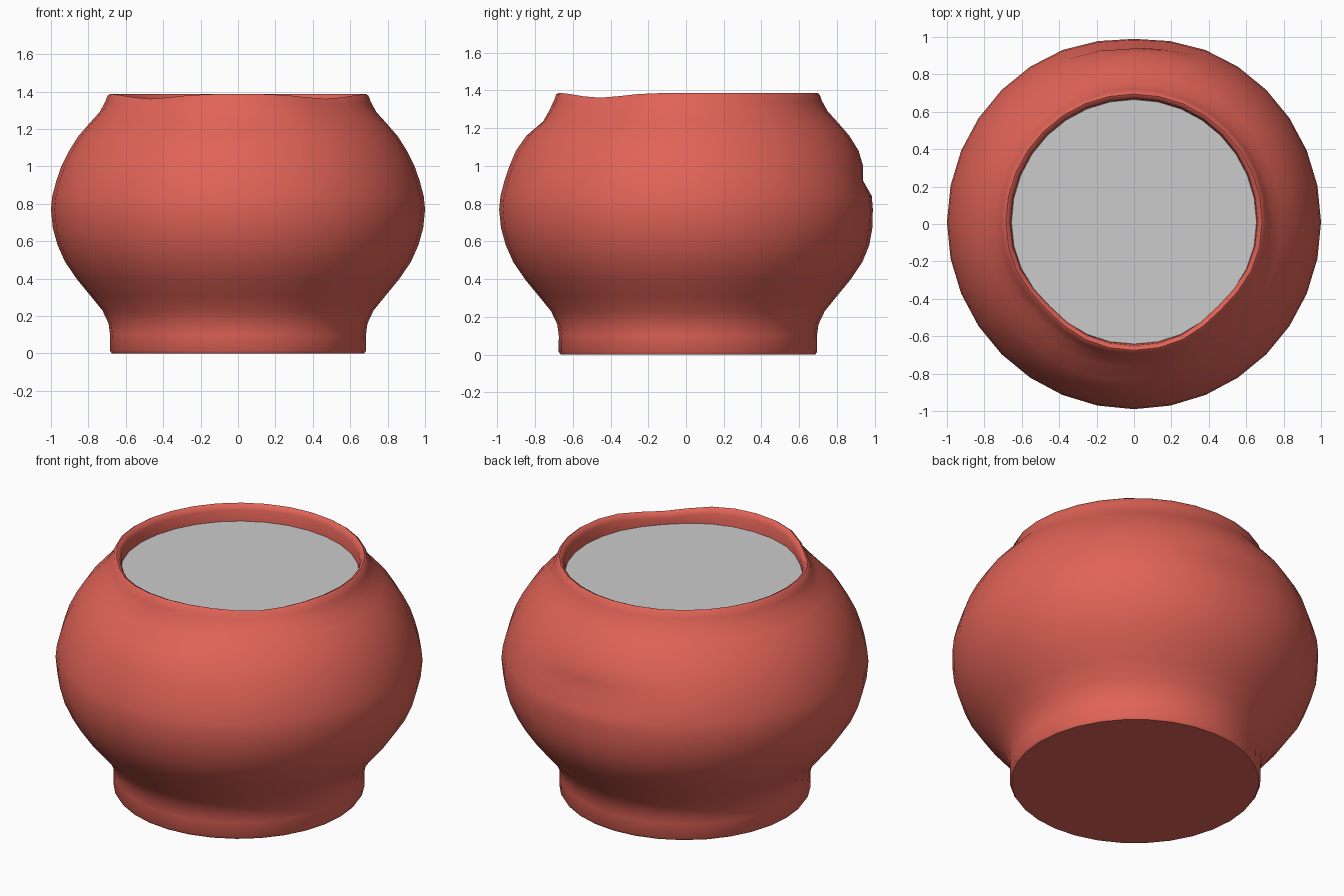
import bpy, bmesh, math

if "Cube" in bpy.data.objects:
    bpy.data.objects.remove(bpy.data.objects["Cube"])

SEG = 32
CY = 0.01  # pot axis sits slightly behind centre


def material(name, col):
    m = bpy.data.materials.new(name)
    m.diffuse_color = (*col, 1)
    m.use_nodes = True
    m.node_tree.nodes["Principled BSDF"].inputs["Base Color"].default_value = m.diffuse_color
    return m


red = material("terracotta red", (0.75, 0.125, 0.095))
grey = material("light grey", (0.60, 0.60, 0.60))


def bump(d, width):
    return math.exp(-(d / width) ** 2)


def hand_shape(r, z, a):
    """Small dents of the hand-shaped clay; a = 0 at the front."""
    a = abs((a + math.pi) % (2 * math.pi) - math.pi)
    corner = bump(a - math.radians(45), 0.33)
    front = bump(a, 0.3)
    back = bump(a - math.pi, 0.3)
    up = min(1, max(0, (z - 1.15) / 0.2))
    r -= 0.025 * corner * up
    r -= 0.025 * front * bump(z - 1.22, 0.05)
    r += 0.012 * front * bump(z - 1.12, 0.05)
    r -= 0.04 * back * bump(z - 0.94, 0.06)
    r -= 0.02 * back * bump(z - 0.77, 0.15)
    z -= 0.026 * corner * min(1, max(0, (z - 1.3) / 0.06))
    return r, z


def lathe(name, profile, mat, cap_bottom=False, cap_top=False):
    bm = bmesh.new()
    rings = []
    for r0, z0 in profile:
        ring = []
        for i in range(SEG):
            a = 2 * math.pi * i / SEG
            r, z = hand_shape(r0, z0, a)
            ring.append(bm.verts.new((r * math.sin(a), CY - r * math.cos(a), z)))
        rings.append(ring)
    for lo, hi in zip(rings, rings[1:]):
        for i in range(SEG):
            j = (i + 1) % SEG
            bm.faces.new((lo[i], lo[j], hi[j], hi[i]))
    if cap_bottom:
        bm.faces.new(rings[0][::-1])
    if cap_top:
        bm.faces.new(rings[-1])
    me = bpy.data.meshes.new(name)
    bm.to_mesh(me)
    bm.free()
    me.materials.append(mat)
    ob = bpy.data.objects.new(name, me)
    bpy.context.collection.objects.link(ob)
    bpy.context.view_layer.objects.active = ob
    ob.select_set(True)
    bpy.ops.object.shade_smooth_by_angle(angle=math.radians(50))
    ob.select_set(False)
    return ob


# Pot: foot, round belly, rolled rim and short inner wall
lathe("pot", [
    (0.675, 0), (0.685, 0.015), (0.684, 0.10), (0.692, 0.16), (0.725, 0.23),
    (0.79, 0.31), (0.86, 0.395), (0.925, 0.49), (0.965, 0.58), (0.99, 0.67),
    (1.0, 0.77), (0.993, 0.84), (0.972, 0.92), (0.945, 1.0), (0.905, 1.08),
    (0.855, 1.16), (0.79, 1.235), (0.74, 1.29), (0.71, 1.345), (0.698, 1.378),
    (0.685, 1.387), (0.67, 1.38), (0.66, 1.355), (0.656, 1.285)],
    red, cap_bottom=True)

# Contents: flat grey surface just below the rim
lathe("filling", [(0.657, 1.285), (0.655, 1.29)], grey, cap_top=True)
